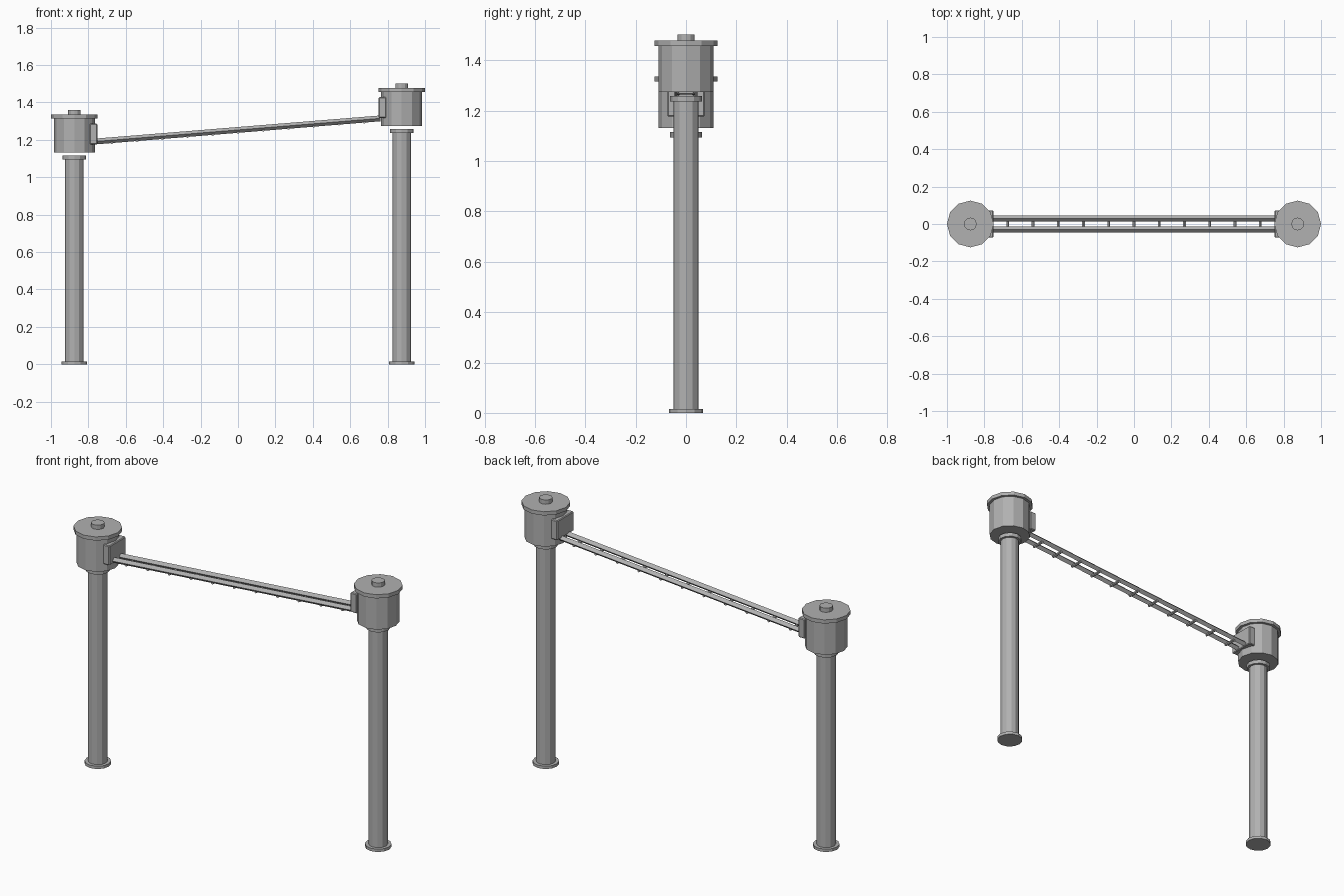
import bpy, math
from mathutils import Vector

cube = bpy.data.objects.get("Cube")
if cube:
    bpy.data.objects.remove(cube, do_unlink=True)

metal = bpy.data.materials.new("grey_metal")
metal.use_nodes = True
grey = (0.44, 0.44, 0.44, 1)
metal.diffuse_color = grey
metal.node_tree.nodes["Principled BSDF"].inputs["Base Color"].default_value = grey

SPAN = 0.875          # tower distance from the centre
RISE = 0.142          # height difference between the towers
SLOPE = RISE / (2 * SPAN)


def finish(name):
    obj = bpy.context.object
    obj.name = name
    obj.data.materials.append(metal)
    return obj


def drum(name, x, low, high, radius):
    """Upright twelve-sided cylinder between two heights."""
    bpy.ops.mesh.primitive_cylinder_add(
        vertices=12, radius=radius, depth=high - low, location=(x, 0, (low + high) / 2))
    return finish(name)


def bar(name, start, end, radius, sides):
    """Straight bar between two points."""
    start, end = Vector(start), Vector(end)
    along = end - start
    bpy.ops.mesh.primitive_cylinder_add(
        vertices=sides, radius=radius, depth=along.length, location=(start + end) / 2,
        rotation=along.to_track_quat('Z', 'Y').to_euler())
    return finish(name)


def rail_height(x):
    return 1.253 + SLOPE * x


# Towers: foot, pole, collar, then a drum head floating just above the pole
for label, side, lift in (("right", -1, 0), ("left", 1, RISE)):
    x = side * SPAN
    drum(label + "_foot", x, 0, 0.016, 0.068)
    drum(label + "_pole", x, 0.016, 1.094 + lift, 0.05)
    drum(label + "_collar", x, 1.094 + lift, 1.116 + lift, 0.063)
    drum(label + "_head", x, 1.132 + lift, 1.315 + lift, 0.11)
    drum(label + "_lid", x, 1.315 + lift, 1.336 + lift, 0.125)
    drum(label + "_cap", x, 1.336 + lift, 1.36 + lift, 0.034)

    # Mounting plate on the inner side of the head
    bpy.ops.mesh.primitive_cube_add(size=1, location=(x - side * 0.103, 0, 1.231 + lift))
    plate = finish(label + "_mounting_plate")
    plate.scale = (0.04, 0.146, 0.11)
    bpy.ops.object.transform_apply(location=False, rotation=False, scale=True)
    bevel = plate.modifiers.new("edge", 'BEVEL')
    bevel.width = 0.004
    bevel.segments = 1

# Two diamond-section rails sloping between the plates
END = 0.762
for label, y in (("front", -0.03), ("back", 0.03)):
    bar(label + "_rail", (-END, y, rail_height(-END)), (END, y, rail_height(END)), 0.0155, 4)

# Cross rungs along the underside of the rails
for i in range(11):
    x = (i - 5) * 0.135
    z = rail_height(x) - 0.013
    bar("rung_%d" % (i + 1), (x, -0.036, z), (x, 0.036, z), 0.008, 6)
